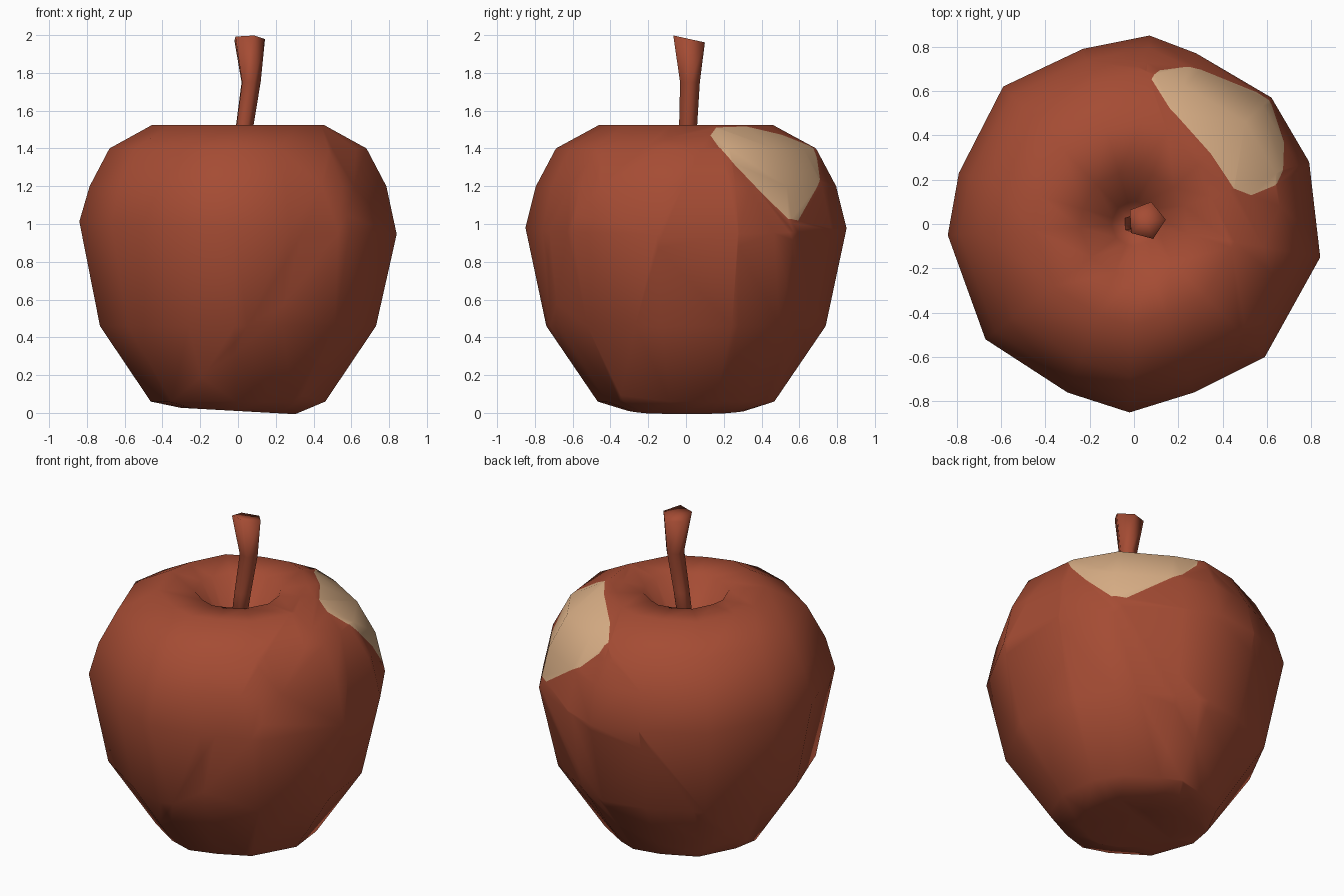
import bpy, bmesh, math
from mathutils import Vector

if "Cube" in bpy.data.objects:
    bpy.data.objects.remove(bpy.data.objects["Cube"])


def material(name, rgb):
    m = bpy.data.materials.new(name)
    m.diffuse_color = (*rgb, 1)
    m.use_nodes = True
    m.node_tree.nodes["Principled BSDF"].inputs["Base Color"].default_value = m.diffuse_color
    return m


red = material("red_skin", (0.376, 0.072, 0.034))
cream = material("cream_flesh", (0.70, 0.43, 0.24))


def loft(bm, rings, start, end):
    """Skin a stack of vertex rings and close both ends with a point."""
    rings = [[bm.verts.new(p) for p in ring] for ring in rings]
    n = len(rings[0])
    for a, b in zip(rings, rings[1:]):
        for i in range(n):
            j = (i + 1) % n
            bm.faces.new((a[i], a[j], b[j], b[i]))
    s, e = bm.verts.new(start), bm.verts.new(end)
    for i in range(n):
        j = (i + 1) % n
        bm.faces.new((s, rings[0][j], rings[0][i]))
        bm.faces.new((e, rings[-1][i], rings[-1][j]))


def finish(name, bm, mats):
    bmesh.ops.recalc_face_normals(bm, faces=bm.faces[:])
    for f in bm.faces:
        f.smooth = True
    me = bpy.data.meshes.new(name)
    bm.to_mesh(me)
    bm.free()
    for m in mats:
        me.materials.append(m)
    ob = bpy.data.objects.new(name, me)
    bpy.context.collection.objects.link(ob)
    return ob


# Apple body: uneven outline scaled up a profile of (scale, height, tilt in x)
outline = [(0.84, -0.15), (0.79, 0.28), (0.62, 0.57), (0.28, 0.77), (0.07, 0.85),
           (-0.23, 0.79), (-0.59, 0.62), (-0.79, 0.23), (-0.84, -0.05), (-0.67, -0.52),
           (-0.30, -0.76), (-0.02, -0.85), (0.27, -0.76), (0.59, -0.60)]
profile = [(0.36, 0.01, -0.02), (0.55, 0.06, 0), (0.87, 0.46, 0), (1.0, 0.98, -0.04),
           (0.935, 1.20, 0), (0.81, 1.40, 0), (0.54, 1.525, 0), (0.29, 1.51, 0),
           (0.12, 1.29, 0)]
bm = bmesh.new()
loft(bm, [[(x * s, y * s, z + t * x) for x, y in outline] for s, z, t in profile],
     (0, 0, 0.07), (0, 0, 1.23))

# Bare patch: cut the skin with a cone of planes from the core, colour the inside
core = Vector((0, 0, 0.85))
patch = [(0.08, 0.66, 1.42), (0.17, 0.55, 1.50), (0.45, 0.16, 1.51), (0.53, 0.13, 1.47),
         (0.62, 0.17, 1.39), (0.68, 0.25, 1.33), (0.69, 0.38, 1.20), (0.63, 0.55, 1.03),
         (0.56, 0.60, 1.02), (0.25, 0.75, 1.26), (0.12, 0.72, 1.37)]
rays = [Vector(p) - core for p in patch]
middle = sum(rays, Vector())
inside = bm.faces[:]
for a, b in zip(rays, rays[1:] + rays[:1]):
    n = a.cross(b).normalized()
    if n.dot(middle) < 0:
        n = -n
    geom = set(inside)
    for f in inside:
        geom.update(f.edges)
        geom.update(f.verts)
    cut = bmesh.ops.bisect_plane(bm, geom=list(geom), dist=1e-5, plane_co=core, plane_no=n)
    faces = {g for g in cut["geom"] if isinstance(g, bmesh.types.BMFace)}
    inside = [f for f in faces if (f.calc_center_median() - core).dot(n) > 0]
for f in inside:
    f.material_index = 1
finish("apple_body", bm, [red, cream])

# Stem: bent five-sided rod, flaring to a slanted tip
path = [(-0.01, 0.0, 1.20, 0.045, 0), (0.03, 0.01, 1.51, 0.050, 0),
        (0.065, 0.02, 1.75, 0.055, 0), (0.055, 0.015, 1.98, 0.088, -0.22)]
rings = []
for cx, cy, cz, r, slant in path:
    ring = []
    for k in range(5):
        a = math.radians(75 + 72 * k)
        dy = r * math.sin(a)
        ring.append((cx + r * math.cos(a), cy + dy, cz + slant * dy))
    rings.append(ring)
bm = bmesh.new()
loft(bm, rings, (-0.01, 0, 1.19), (0.055, 0.015, 1.98))
finish("stem", bm, [red])
